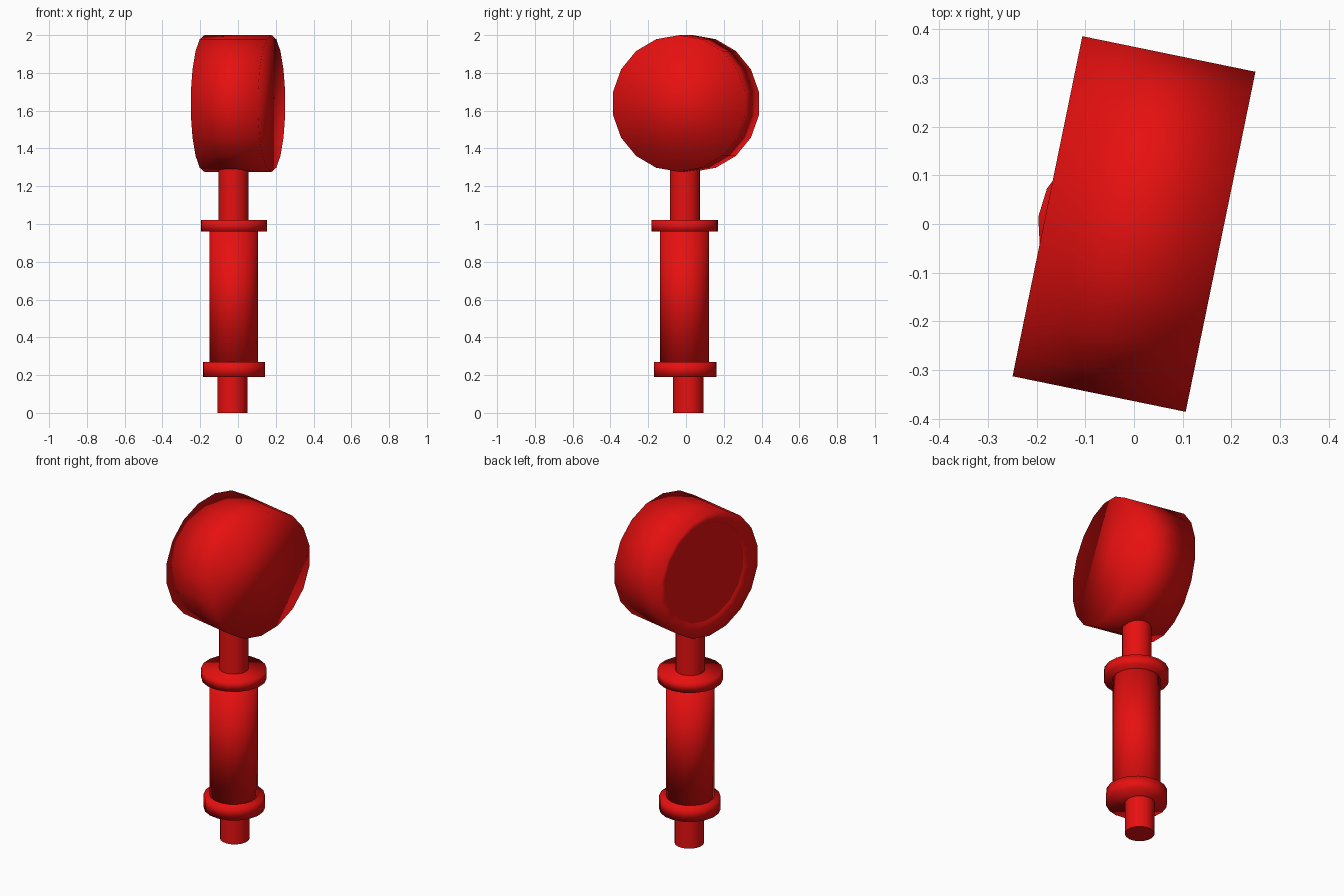
import bpy, bmesh, math
from mathutils import Matrix

if "Cube" in bpy.data.objects:
    bpy.data.objects.remove(bpy.data.objects["Cube"])

red = bpy.data.materials.new("red")
red.diffuse_color = (0.8, 0.005, 0.005, 1)
red.use_nodes = True
red.node_tree.nodes["Principled BSDF"].inputs["Base Color"].default_value = red.diffuse_color


def lathe(name, profile, sides, start, matrix, smooth_all):
    """Closed solid turned around local z from (radius, height) points."""
    bm = bmesh.new()
    rings = []
    for r, z in profile:
        angles = [start + math.tau * i / sides for i in range(sides)]
        rings.append([bm.verts.new((r * math.cos(a), r * math.sin(a), z)) for a in angles])
    for low, high in zip(rings, rings[1:]):
        for i in range(sides):
            j = (i + 1) % sides
            bm.faces.new((low[i], low[j], high[j], high[i]))
    bm.faces.new(rings[0][::-1])
    bm.faces.new(rings[-1])
    bm.transform(matrix)
    bmesh.ops.recalc_face_normals(bm, faces=bm.faces)
    mesh = bpy.data.meshes.new(name)
    bm.to_mesh(mesh)
    bm.free()
    mesh.materials.append(red)
    obj = bpy.data.objects.new(name, mesh)
    bpy.context.collection.objects.link(obj)
    bpy.ops.object.select_all(action='DESELECT')
    bpy.context.view_layer.objects.active = obj
    obj.select_set(True)
    if smooth_all:
        bpy.ops.object.shade_smooth()
    else:
        bpy.ops.object.shade_smooth_by_angle(angle=math.radians(40))
    return obj


# Shaft parts: name, radius, bottom, top, centre x, centre y, soft edges
parts = [
    ("bottom_peg", 0.080, 0.00, 0.20, -0.030, 0.012, False),
    ("lower_collar", 0.165, 0.19, 0.27, -0.022, -0.004, True),
    ("grip", 0.130, 0.26, 0.97, -0.023, -0.007, True),
    ("upper_collar", 0.176, 0.96, 1.02, -0.022, -0.007, True),
    ("neck", 0.080, 1.01, 1.34, -0.024, -0.005, False),
]
for name, r, z0, z1, x, y, soft in parts:
    lathe(name, [(r, z0), (r, z1)], 18, math.radians(13),
          Matrix.Translation((x, y, 0)), soft)

# Drum head: axis lies level, turned about the vertical, dished on the left end
R, H = 0.362, 0.1815
place = (Matrix.Translation((0, 0, 1.638))
         @ Matrix.Rotation(math.radians(-11.6), 4, 'Z')
         @ Matrix.Rotation(math.radians(90), 4, 'Y'))
head = lathe("drum_head", [(0.79 * R, -H + 0.032), (R, -H), (R, H)], 18, 0, place, True)

# Crisp flat disc inside the dished end
axis = place.to_3x3().col[2]
for poly in head.data.polygons:
    if len(poly.vertices) > 4 and poly.normal.dot(axis) < -0.9:
        poly.use_smooth = False
